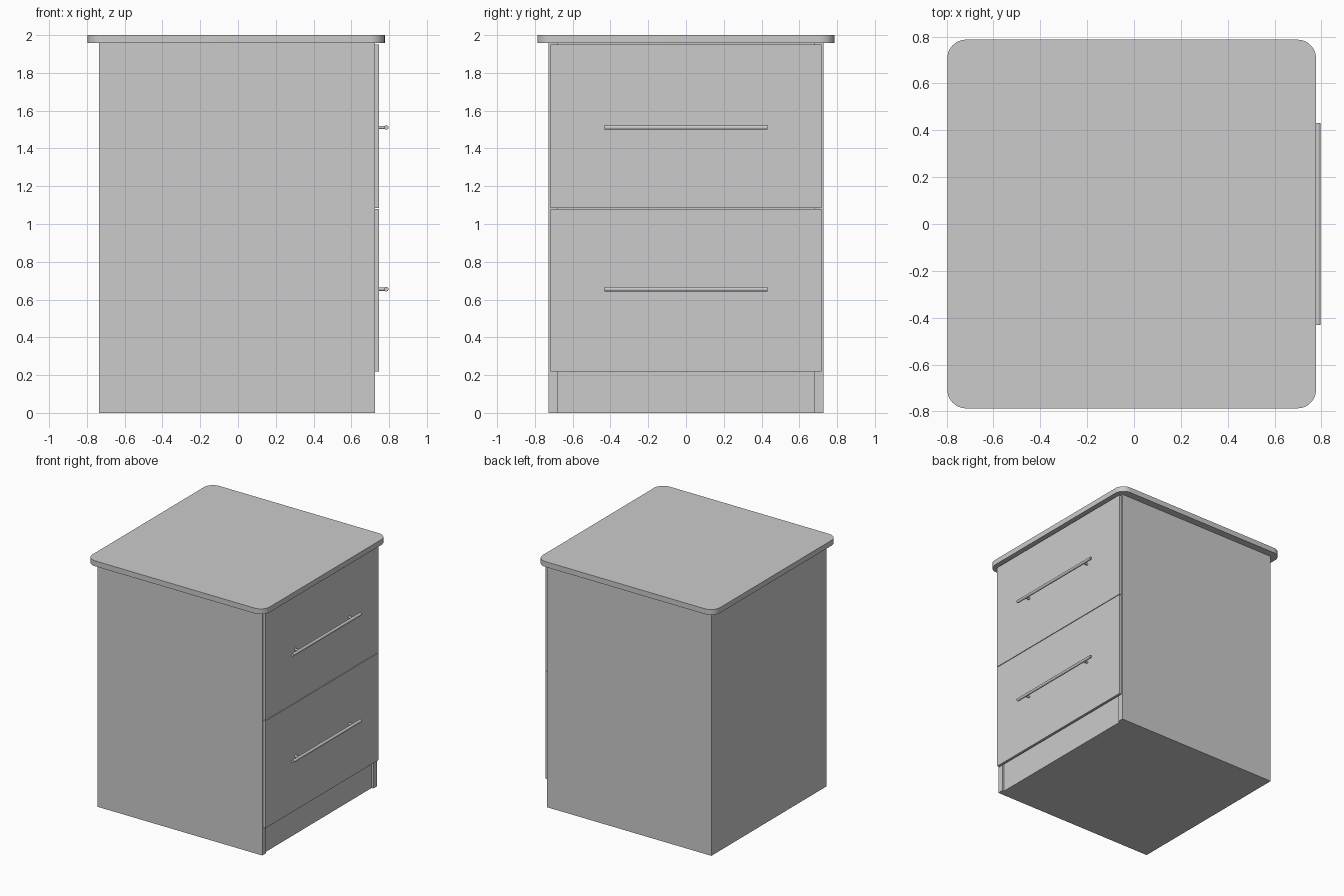
import bpy, bmesh, math
from mathutils import Vector

if "Cube" in bpy.data.objects:
    bpy.data.objects.remove(bpy.data.objects["Cube"])


def extrude_profile(name, pts, z0, z1):
    """Prism from an xy outline between two heights."""
    bm = bmesh.new()
    face = bm.faces.new([bm.verts.new((x, y, z0)) for x, y in pts])
    ext = bmesh.ops.extrude_face_region(bm, geom=[face])["geom"]
    bmesh.ops.translate(bm, vec=(0, 0, z1 - z0),
                        verts=[g for g in ext if isinstance(g, bmesh.types.BMVert)])
    bmesh.ops.recalc_face_normals(bm, faces=bm.faces)
    mesh = bpy.data.meshes.new(name)
    bm.to_mesh(mesh)
    bm.free()
    obj = bpy.data.objects.new(name, mesh)
    bpy.context.collection.objects.link(obj)
    return obj


def smooth(obj):
    bpy.ops.object.select_all(action='DESELECT')
    obj.select_set(True)
    bpy.context.view_layer.objects.active = obj
    bpy.ops.object.shade_smooth_by_angle(angle=math.radians(35))


def box(name, x0, x1, y0, y1, z0, z1):
    return extrude_profile(name, [(x0, y0), (x1, y0), (x1, y1), (x0, y1)], z0, z1)


def rod(name, a, b, r, sides=20):
    a, b = Vector(a), Vector(b)
    bpy.ops.mesh.primitive_cylinder_add(vertices=sides, radius=r, depth=(b - a).length,
                                        location=(a + b) / 2)
    obj = bpy.context.object
    obj.name = name
    obj.rotation_euler = (b - a).to_track_quat('Z', 'Y').to_euler()
    smooth(obj)


def rounded_rect(x0, x1, y0, y1, r, seg=12):
    pts = []
    corners = [(x1 - r, y1 - r), (x0 + r, y1 - r), (x0 + r, y0 + r), (x1 - r, y0 + r)]
    for i, (cx, cy) in enumerate(corners):
        for k in range(seg + 1):
            t = math.pi / 2 * (i + k / seg)
            pts.append((cx + r * math.cos(t), cy + r * math.sin(t)))
    return pts


# Cabinet body: side panels stand slightly proud of the recessed plinth
W, S, BACK, FRONT, RECESS = 0.728, 0.68, -0.735, 0.725, 0.015
extrude_profile("cabinet_body", [
    (BACK, -W), (FRONT, -W), (FRONT, -S), (FRONT - RECESS, -S),
    (FRONT - RECESS, S), (FRONT, S), (FRONT, W), (BACK, W)], 0, 1.957)

# Rounded worktop
smooth(extrude_profile("worktop", rounded_rect(-0.797, 0.777, -0.787, 0.787, 0.08), 1.957, 2.0))

# Drawer fronts with bar handles
for label, z0, z1, hz in (("lower", 0.22, 1.08, 0.655), ("upper", 1.085, 1.949, 1.511)):
    box(label + "_drawer_front", FRONT, 0.746, -0.717, 0.717, z0, z1)
    rod(label + "_handle_bar", (0.785, -0.431, hz), (0.785, 0.431, hz), 0.012)
    for side, y in (("left", -0.34), ("right", 0.34)):
        rod(f"{label}_handle_post_{side}", (0.74, y, hz), (0.785, y, hz), 0.009)
